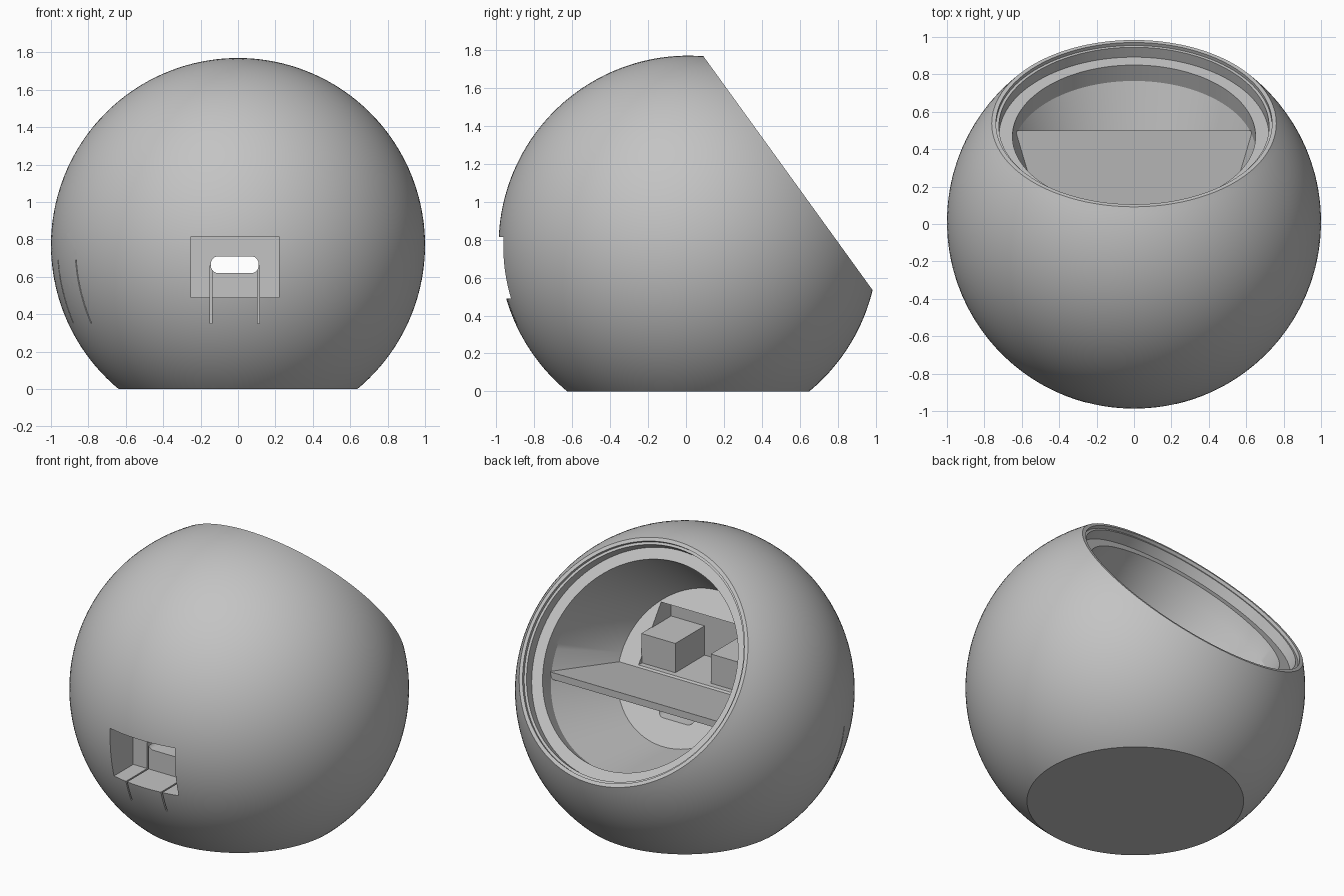
import bpy, bmesh, math
from mathutils import Matrix, Vector

cube = bpy.data.objects.get("Cube")
if cube:
    bpy.data.objects.remove(cube, do_unlink=True)

CENTRE = Vector((0, 0.012, 0.77))      # centre of the round body
TILT = math.atan2(0.81, 0.586)         # lean of the opening towards the back
RIM = 0.649                            # distance of the opening from the centre
SEGMENTS = 128

grey = bpy.data.materials.new("plain_grey")
grey.use_nodes = True
grey.diffuse_color = (0.55, 0.55, 0.55, 1)
grey.node_tree.nodes["Principled BSDF"].inputs["Base Color"].default_value = grey.diffuse_color


def finish(name, bm):
    bmesh.ops.recalc_face_normals(bm, faces=bm.faces)
    mesh = bpy.data.meshes.new(name)
    bm.to_mesh(mesh)
    bm.free()
    mesh.materials.append(grey)
    obj = bpy.data.objects.new(name, mesh)
    bpy.context.collection.objects.link(obj)
    return obj


def box(name, x, y, z, turn=0.0, rounding=0.0):
    """Box from ranges measured from the body centre, turned about z."""
    bm = bmesh.new()
    bmesh.ops.create_cube(bm, size=1)
    for v in bm.verts:
        v.co = Vector([a + (b - a) * (c + 0.5) for (a, b), c in zip((x, y, z), v.co)])
    if rounding:
        along = [e for e in bm.edges if abs((e.verts[0].co - e.verts[1].co).normalized().y) > 0.9]
        bmesh.ops.bevel(bm, geom=along, offset=rounding, segments=6, profile=0.5, affect='EDGES')
    bm.transform(Matrix.Translation(CENTRE) @ Matrix.Rotation(turn, 4, 'Z'))
    return finish(name, bm)


def cut(target, cutter):
    cutter.hide_render = True
    mod = target.modifiers.new("cut", 'BOOLEAN')
    mod.operation = 'DIFFERENCE'
    mod.solver = 'EXACT'
    mod.object = cutter
    bpy.context.view_layer.objects.active = target
    bpy.ops.object.modifier_apply(modifier=mod.name)
    bpy.data.objects.remove(cutter, do_unlink=True)


# Round body turned around the axis of the opening: (radius, height, sideways shift)
rim_angle = math.acos(RIM)
steps = 60
profile = []
for i in range(1, steps + 1):
    a = math.pi + (rim_angle - math.pi) * i / steps
    profile.append((math.sin(a), math.cos(a), 0))
# Stepped lip, short straight bore, then a skewed funnel with a level floor
profile += [(0.738, RIM, 0), (0.738, RIM - 0.02, 0), (0.722, RIM - 0.02, 0),
            (0.722, RIM - 0.085, 0), (0.65, RIM - 0.085, 0), (0.65, RIM - 0.19, 0),
            (0.49, 0.015, -0.13)]

bm = bmesh.new()
pole = bm.verts.new((0, 0, -1))
rings = []
for r, h, shift in profile:
    rings.append([bm.verts.new((r * math.cos(t), r * math.sin(t) + shift, h))
                  for t in (math.tau * k / SEGMENTS for k in range(SEGMENTS))])
for k in range(SEGMENTS):
    n = (k + 1) % SEGMENTS
    bm.faces.new((pole, rings[0][n], rings[0][k]))
    for low, high in zip(rings, rings[1:]):
        bm.faces.new((low[k], low[n], high[n], high[k]))
bm.faces.new(rings[-1])
bm.transform(Matrix.Translation(CENTRE) @ Matrix.Rotation(-TILT, 4, 'X'))
body = finish("round_body", bm)

# Flat base
cut(body, box("base_cutter", (-2, 2), (-2, 2), (-2, -CENTRE.z)))

# Front socket pocket, rounded slot into the cavity and two thin slits
cut(body, box("pocket_cutter", (-0.25, 0.22), (-1.2, -0.73), (-0.28, 0.045)))
cut(body, box("slot_cutter", (-0.145, 0.11), (-0.8, 0.2), (-0.15, -0.06), rounding=0.04))
for x in (-0.145, 0.11):
    cut(body, box("slit_cutter", (x - 0.005, x + 0.005), (-1.2, -0.68), (-0.42, -0.11)))

# Round side hole with its two slits
side = -math.atan2(0.924, 0.38)
bm = bmesh.new()
bmesh.ops.create_cone(bm, cap_ends=True, segments=64, radius1=0.133, radius2=0.133, depth=0.6)
bm.transform(Matrix.Translation(CENTRE) @ Matrix.Rotation(side, 4, 'Z')
             @ Matrix.Translation((0, -0.95, -0.08)) @ Matrix.Rotation(math.pi / 2, 4, 'X'))
cut(body, finish("hole_cutter", bm))
for x in (-0.125, 0.125):
    cut(body, box("slit_cutter", (x - 0.004, x + 0.004), (-1.2, -0.75), (-0.42, -0.08), turn=side))

# Recess in the back wall of the cavity, with a block on each side of a channel
cut(body, box("recess_cutter", (-0.35, 0.35), (-0.36, 0.15), (0.06, 0.38)))
blocks = [box("left_recess_block", (0.11, 0.355), (-0.37, -0.06), (0.04, 0.25)),
          box("right_recess_block", (-0.355, -0.145), (-0.37, -0.06), (0.04, 0.25))]

# Sloping shelf across the cavity, tapering towards the back wall
shelf = box("cavity_shelf", (-1, 1), (-0.035, 0.488), (-0.045, 0))
for v in shelf.data.vertices:
    far = v.co.y > CENTRE.y + 0.2
    v.co.x *= 0.636 if far else 0.485
    v.co.z += 0.137 if far else 0.045

# Smooth the curved surfaces and keep the edges crisp
bpy.ops.object.select_all(action='DESELECT')
body.select_set(True)
bpy.context.view_layer.objects.active = body
bpy.ops.object.shade_smooth_by_angle(angle=math.radians(20))
